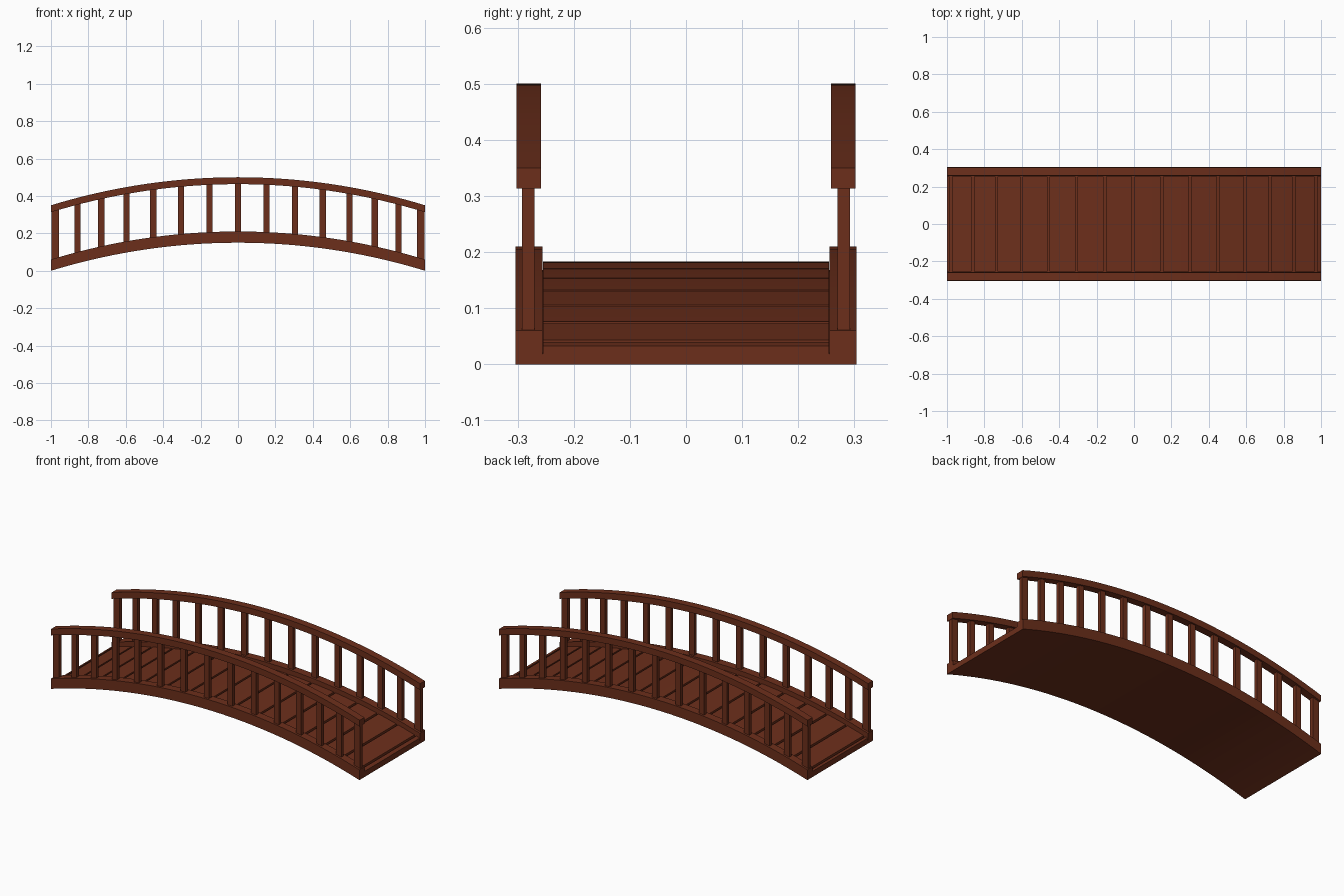
import bpy, bmesh, math

if "Cube" in bpy.data.objects:
    bpy.data.objects.remove(bpy.data.objects["Cube"])

mat = bpy.data.materials.new("red_brown_wood")
mat.diffuse_color = (0.15, 0.028, 0.011, 1)
mat.use_nodes = True
mat.node_tree.nodes["Principled BSDF"].inputs["Base Color"].default_value = mat.diffuse_color

R = 3.408  # arch radius: 0.15 rise over a 2 unit span


def arch(x):
    return math.sqrt(R * R - x * x) - R + 0.15


def add_band(bm, x0, x1, y0, y1, low, high, steps):
    """Solid strip that follows the arch, with vertical end cuts."""
    rings = []
    for i in range(steps + 1):
        x = x0 + (x1 - x0) * i / steps
        z = arch(x)
        rings.append([bm.verts.new((x, y, z + h)) for y, h in
                      ((y0, low), (y1, low), (y1, high), (y0, high))])
    for a, b in zip(rings, rings[1:]):
        for k in range(4):
            n = (k + 1) % 4
            bm.faces.new((a[k], a[n], b[n], b[k]))
    bm.faces.new(rings[0])
    bm.faces.new(rings[-1][::-1])


def make(name, bands):
    bm = bmesh.new()
    for b in bands:
        add_band(bm, *b)
    bmesh.ops.recalc_face_normals(bm, faces=bm.faces)
    me = bpy.data.meshes.new(name)
    bm.to_mesh(me)
    bm.free()
    me.materials.append(mat)
    ob = bpy.data.objects.new(name, me)
    bpy.context.collection.objects.link(ob)
    return ob


# Stations shared by the balusters and the plank grooves
half = [0.152, 0.304, 0.453, 0.597, 0.731, 0.858, 0.976]
stations = [-x for x in reversed(half)] + [0] + half

# Deck: continuous underside with raised planks separated by grooves
make("deck_base", [(-1, 1, -0.257, 0.257, 0, 0.018, 40)])
gap = 0.006
edges = [-1 - gap] + [x - 0.004 for x in stations] + [1 + gap]
make("deck_planks", [(a + gap, b - gap, -0.2545, 0.2545, 0.017, 0.033, 3)
                     for a, b in zip(edges, edges[1:])])

# Sides: arched beam, handrail and upright balusters
for side, s in (("front", -1), ("back", 1)):
    make(side + "_beam", [(-1, 1, s * 0.256, s * 0.304, 0, 0.06, 40)])
    make(side + "_handrail", [(-1, 1, s * 0.258, s * 0.302, 0.313, 0.35, 40)])
    posts = []
    for x in stations:
        w = 0.02 if abs(x) > 0.95 else 0.0165
        posts.append((x - w, x + w, s * 0.27, s * 0.292, 0.055, 0.318, 1))
    make(side + "_balusters", posts)
